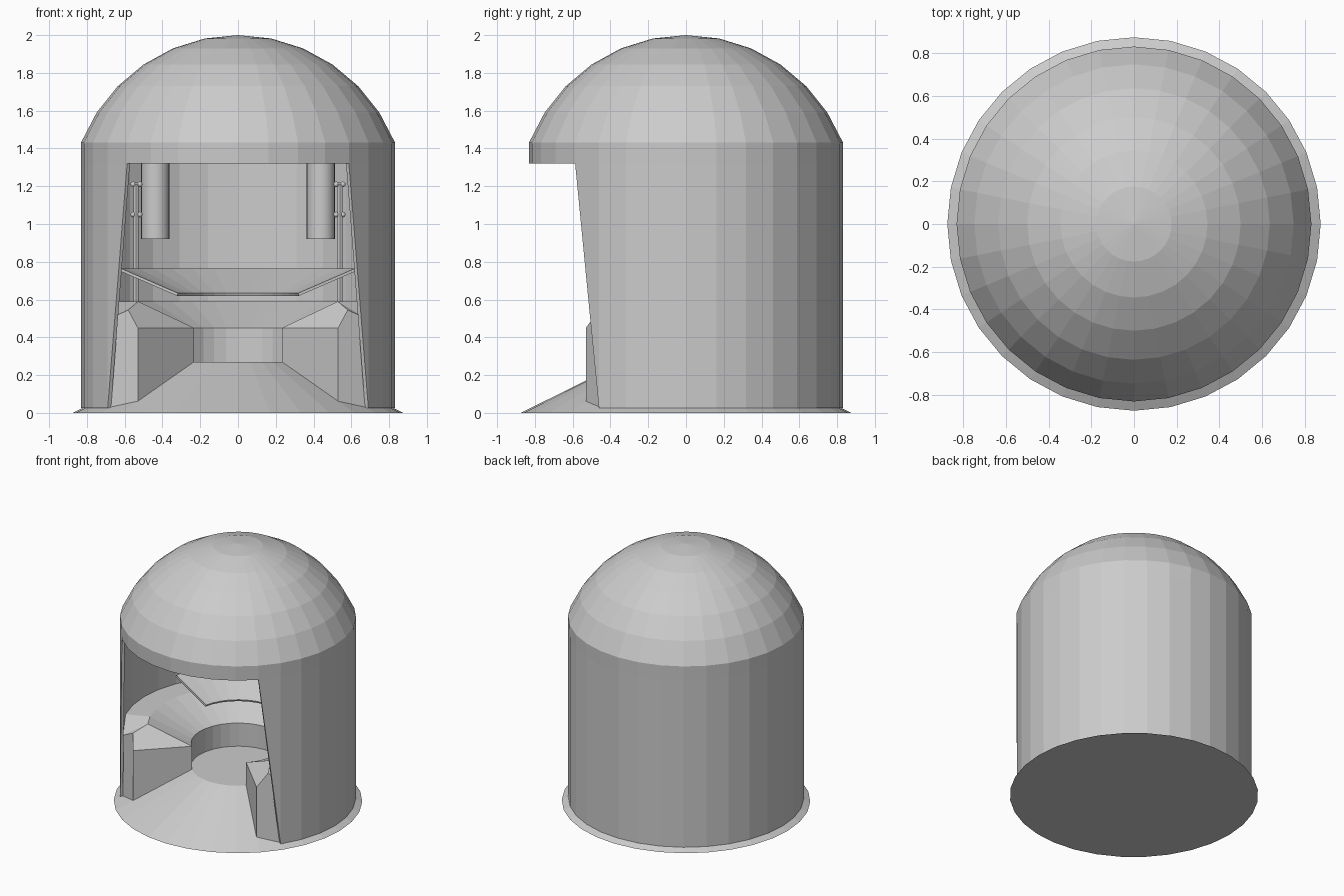
import bpy, bmesh
from math import sin, cos, radians

if "Cube" in bpy.data.objects:
    bpy.data.objects.remove(bpy.data.objects["Cube"])

N = 32
STEP = 360 / N


def pt(k, r, z):
    # k counts 1/32 turns, starting from the front (-y)
    a = radians(-90 + STEP * k)
    return (r * cos(a), r * sin(a), z)


def make(name, faces, recalc=False):
    # faces are lists of points, shared points are merged
    bm = bmesh.new()
    for f in faces:
        bm.faces.new([bm.verts.new(p) for p in f])
    bmesh.ops.remove_doubles(bm, verts=bm.verts, dist=0.0005)
    if recalc:
        bmesh.ops.recalc_face_normals(bm, faces=bm.faces)
    me = bpy.data.meshes.new(name)
    bm.to_mesh(me)
    bm.free()
    ob = bpy.data.objects.new(name, me)
    bpy.context.collection.objects.link(ob)
    return ob


def sweep(profile, k0, k1):
    # turn an (r, z) profile about the z axis
    out = []
    for k in range(k0, k1):
        for (r0, z0), (r1, z1) in zip(profile, profile[1:]):
            q = [pt(k, r0, z0), pt(k + 1, r0, z0), pt(k + 1, r1, z1), pt(k, r1, z1)]
            if r0 < 1e-6:
                q.pop(0)
            elif r1 < 1e-6:
                q.pop()
            out.append(q)
    return out


def mirror(face):
    return [(-x, y, z) for x, y, z in reversed(face)]


def thicken(ob, t):
    m = ob.modifiers.new("thickness", 'SOLIDIFY')
    m.thickness = t
    m.offset = -1


# Conical floor with a flat centre
make("floor", sweep([(0, 0), (0.875, 0), (0.33, 0.27), (0, 0.27)], 0, N), True)

# Domed shell with a tapered doorway
R = 0.83
dome = [(0.9 * sin(radians(STEP * i)), 2 - 0.9 * 1.025 * (1 - cos(radians(STEP * i))))
        for i in range(6, 0, -1)] + [(0, 2)]
shell = sweep([(R, 1.32)] + dome, 0, N)
shell += sweep([(R, 0.025), (R, 1.32)], 5, N - 5)
jamb = [pt(4, R, 1.32), pt(5, R, 0.025), pt(5, R, 1.32)]
shell += [jamb, mirror(jamb)]
thicken(make("shell", shell), 0.02)

# Ring bench with sloping top and lowered, chamfered ends
bench = sweep([(0.33, 0.25), (0.33, 0.45), (0.635, 0.59), (0.815, 0.59)], 6, N - 6)
low_in, seat_in = pt(4, 0.33, 0.25), pt(4, 0.33, 0.45)
low_out, seat_out = pt(4, 0.75, 0.05), pt(4, 0.75, 0.45)
shoulder = pt(4.6, 0.74, 0.545)
in5, top5, wall5 = pt(5, 0.33, 0.45), pt(5, 0.635, 0.59), pt(5, 0.815, 0.5)
in6, top6, wall6 = pt(6, 0.33, 0.45), pt(6, 0.635, 0.59), pt(6, 0.815, 0.59)
end = [
    [low_in, low_out, seat_out, seat_in],
    [seat_in, seat_out, shoulder, top5],
    [seat_in, top5, in5],
    [shoulder, wall5, top5],
    [low_out, pt(5, 0.815, 0.02), wall5, shoulder, seat_out],
    [low_in, seat_in, in5, pt(5, 0.33, 0.25)],
    [pt(5, 0.33, 0.25), in5, in6, pt(6, 0.33, 0.25)],
    [in5, top5, top6, in6],
    [top5, wall5, wall6, top6],
]
make("bench", bench + end + [mirror(f) for f in end], True)

# Sloping half-ring console
console = sweep([(0.33, 0.62), (0.635, 0.75)], 9, N - 9)
thicken(make("console", [list(reversed(f)) for f in console]), -0.015)


def cylinder(name, r, loc, depth, rot=(0, 0, 0), sides=16):
    bpy.ops.mesh.primitive_cylinder_add(vertices=sides, radius=r, depth=depth,
                                        location=loc, rotation=rot)
    bpy.context.object.name = name
    bpy.ops.object.shade_smooth_by_angle()


for s, side in ((-1, "left"), (1, "right")):
    # Hanging canister and its upright pole
    cylinder(side + "_canister", 0.075, (s * 0.438, 0.55, 1.16), 0.48, sides=24)
    cylinder(side + "_pole", 0.014, (s * 0.54, 0.45, 0.895), 0.62, sides=12)
    # Clips with round ends
    for i, z in enumerate((1.05, 1.21)):
        cylinder(f"{side}_clip_{i}", 0.01, (s * 0.538, 0.45, z), 0.04, (0, radians(90), 0), 8)
        for x in (0.52, 0.555):
            bpy.ops.mesh.primitive_uv_sphere_add(segments=10, ring_count=6, radius=0.015,
                                                 location=(s * x, 0.45, z))
            bpy.context.object.name = f"{side}_clip_end_{i}"
            bpy.ops.object.shade_smooth()
